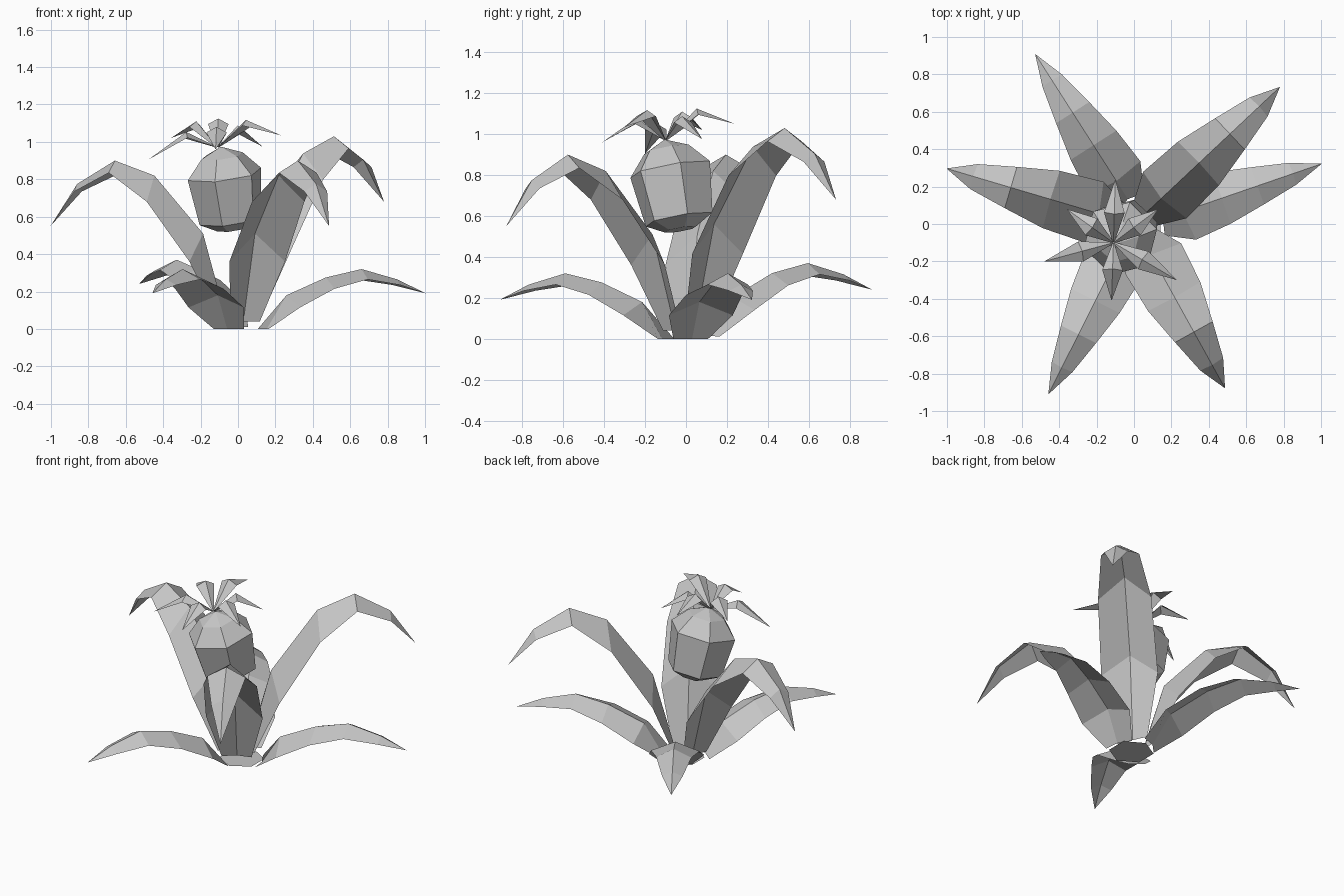
import bpy
import bmesh
from math import radians, cos, sin, atan2, hypot, degrees, pi
from mathutils import Vector

cube = bpy.data.objects.get("Cube")
if cube:
    bpy.data.objects.remove(cube, do_unlink=True)

grey = bpy.data.materials.new("plain_grey")
grey.use_nodes = True
colour = (0.56, 0.56, 0.56, 1)
grey.diffuse_color = colour
grey.node_tree.nodes["Principled BSDF"].inputs["Base Color"].default_value = colour


def finish(name, bm):
    mesh = bpy.data.meshes.new(name)
    bm.to_mesh(mesh)
    bm.free()
    mesh.materials.append(grey)
    obj = bpy.data.objects.new(name, mesh)
    bpy.context.collection.objects.link(obj)
    return obj


def ridged_leaf(name, origin, angle, sections, tip, length=1.0, lift=0.0):
    """Folded sheet: sections are (ridge r, ridge z, edge r, edge z, half width)."""
    out = Vector((cos(radians(angle)), sin(radians(angle)), 0))
    side = Vector((-out.y, out.x, 0))
    start = Vector(origin)

    def place(r, z, offset):
        p = start + out * r * length + side * offset
        p.z += z + lift * max(0, min(1, r / 0.5))
        return p

    bm = bmesh.new()
    rows = [[bm.verts.new(place(re, ze, w)),
             bm.verts.new(place(rr, zr, 0)),
             bm.verts.new(place(re, ze, -w))] for rr, zr, re, ze, w in sections]
    end = bm.verts.new(place(tip[0], tip[1], 0))
    for a, b in zip(rows, rows[1:]):
        for i in (0, 1):
            bm.faces.new((a[i], a[i + 1], b[i + 1], b[i]))
    for i in (0, 1):
        bm.faces.new((rows[-1][i], rows[-1][i + 1], end))
    return finish(name, bm)


# Tall arching leaves
tall = [(0.06, 0.04, 0.08, 0.04, 0.09), (0.19, 0.51, 0.215, 0.36, 0.17),
        (0.455, 0.82, 0.45, 0.68, 0.16), (0.67, 0.90, 0.67, 0.835, 0.115),
        (0.875, 0.775, 0.87, 0.735, 0.07)]
for name, angle, length, lift in (("tall_leaf_right", 163.5, 1.025, 0),
                                  ("tall_leaf_front", 299, 0.985, 0),
                                  ("tall_leaf_back", 43.2, 1.05, 0.13)):
    ridged_leaf(name, (0, 0, 0), angle, tall, (1.02, 0.55), length, lift)

# Low spreading leaves
low = [(0.13, 0.0, 0.11, 0.0, 0.09), (0.24, 0.18, 0.26, 0.115, 0.165),
       (0.46, 0.275, 0.46, 0.215, 0.145), (0.66, 0.32, 0.66, 0.265, 0.105),
       (0.86, 0.265, 0.855, 0.235, 0.062)]
for name, origin, angle, length, lift in (
        ("low_leaf_left", (0.03, -0.013, 0), 19, 1.01, 0),
        ("low_leaf_back", (0.04, 0.02, 0), 122.6, 1.035, 0.05),
        ("low_leaf_front", (0, 0, 0), 243.3, 1.0, 0)):
    ridged_leaf(name, origin, angle, low, (1.02, 0.19), length, lift)

# Flat six-sided floor joining the low leaves
bm = bmesh.new()
bmesh.ops.create_circle(bm, cap_ends=True, segments=6, radius=0.135)
base_floor = finish("base_floor", bm)
base_floor.location = (0.025, 0.005, 0)

# Tilted six-sided bud
SIDES = 6
bm = bmesh.new()
rings = []
for radius, height in ((0.08, -0.2), (0.172, -0.15), (0.205, 0.1), (0.115, 0.2)):
    rings.append([bm.verts.new((radius * cos(2 * pi * (i + 0.25) / SIDES),
                                radius * sin(2 * pi * (i + 0.25) / SIDES), height))
                  for i in range(SIDES)])
apex = bm.verts.new((0, 0, 0.25))
bm.faces.new(rings[0][::-1])
for a, b in zip(rings, rings[1:]):
    for i in range(SIDES):
        j = (i + 1) % SIDES
        bm.faces.new((a[i], a[j], b[j], b[i]))
for i in range(SIDES):
    bm.faces.new((rings[-1][i], rings[-1][(i + 1) % SIDES], apex))
bud = finish("bud", bm)
bud.location = (-0.06, -0.06, 0.73)
bud.rotation_mode = 'QUATERNION'
bud.rotation_quaternion = Vector((0, 0, 1)).rotation_difference(Vector((-0.13, -0.18, 1)))

# Crown of small drooping petals on top of the bud
crown = Vector((-0.11, -0.10, 0.97))
tips = ((-0.48, -0.20, 0.905), (-0.12, -0.41, 0.96), (0.23, -0.30, 1.035),
        (0.13, 0.08, 0.975), (-0.10, 0.24, 1.05), (-0.36, 0.08, 1.02))
for n, tip in enumerate(tips):
    d = Vector(tip) - crown
    reach = hypot(d.x, d.y)
    mid = reach * 0.45
    rise = 0.085 + d.z * 0.5
    sections = [(0.005, 0.005, 0.005, 0.0, 0.005),
                (mid, rise + 0.03, mid * 1.05, rise, 0.055)]
    ridged_leaf("crown_petal_%d" % (n + 1), crown, degrees(atan2(d.y, d.x)),
                sections, (reach, d.z))
